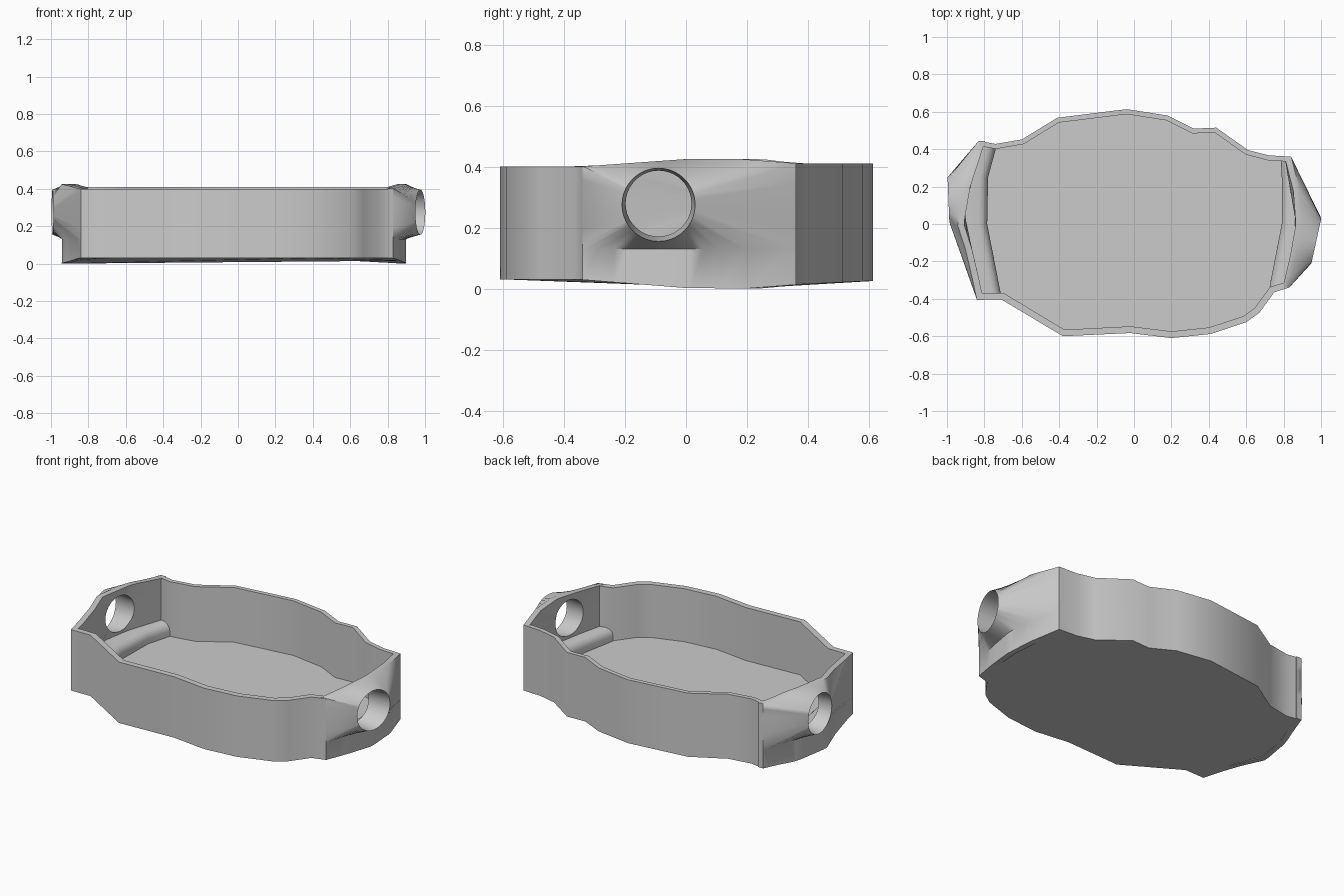
import bpy, bmesh, math

if "Cube" in bpy.data.objects:
    bpy.data.objects.remove(bpy.data.objects["Cube"])

def lerp_table(table, v):
    if v <= table[0][0]:
        return table[0][1]
    for (a, p), (b, q) in zip(table, table[1:]):
        if v <= b:
            return p + (q - p) * (v - a) / (b - a)
    return table[-1][1]

def finish(name, bm, angle):
    bmesh.ops.remove_doubles(bm, verts=bm.verts[:], dist=1e-4)
    bmesh.ops.recalc_face_normals(bm, faces=bm.faces[:])
    mesh = bpy.data.meshes.new(name)
    bm.to_mesh(mesh)
    bm.free()
    ob = bpy.data.objects.new(name, mesh)
    bpy.context.collection.objects.link(ob)
    bpy.ops.object.select_all(action='DESELECT')
    bpy.context.view_layer.objects.active = ob
    ob.select_set(True)
    bpy.ops.object.shade_smooth_by_angle(angle=math.radians(angle))
    return ob

def loft(name, sections, closed=False, angle=50):
    """Join closed sections into a solid, capped unless closed into a ring."""
    bm = bmesh.new()
    rows = [[bm.verts.new(p) for p in s] for s in sections]
    n = len(rows[0])
    pairs = list(zip(rows, rows[1:])) + ([(rows[-1], rows[0])] if closed else [])
    for r, s in pairs:
        for i in range(n):
            j = (i + 1) % n
            bm.faces.new((r[i], r[j], s[j], s[i]))
    if not closed:
        bm.faces.new(rows[0])
        bm.faces.new(rows[-1])
    return finish(name, bm, angle)

BACK = [(-.83, .445), (-.74, .428), (-.6, .452), (-.41, .568), (-.04, .614), (.18, .58), (.32, .51),
        (.44, .515), (.61, .395), (.72, .367), (.84, .36)]
FRONT = [(-.84, -.405), (-.71, -.403), (-.38, -.6), (-.02, -.583), (.2, -.61), (.41, -.588),
         (.6, -.525), (.67, -.475), (.75, -.365), (.83, -.34)]
RIGHT = [(-.34, .83), (-.17, .87), (0, .9), (.2, .885), (.36, .84)]       # y, x of end walls
LEFT = [(-.405, -.84), (-.17, -.89), (0, -.945), (.2, -.91), (.445, -.83)]
BOTTOM = [(-.35, .03), (0, .002), (.25, 0), (.37, .014), (.6, .025)]      # y, z
TOP = [(-.35, .4), (0, .425), (.25, .425), (.37, .41)]
FLOOR_Z = .078

# wavy long walls
def side_wall(name, pts, sign, thick):
    secs = []
    for i, (x, y) in enumerate(pts):
        a, b = pts[max(i - 1, 0)], pts[min(i + 1, len(pts) - 1)]
        dx, dy = b[0] - a[0], b[1] - a[1]
        l = math.hypot(dx, dy)
        end = i in (0, len(pts) - 1)
        ox = 0 if end else sign * dy / l * thick
        oy = -sign * thick * (1 if end else dx / l)
        lo, hi = lerp_table(BOTTOM, y), lerp_table(TOP, y)
        secs.append([(x, y, lo), (x, y, hi), (x + ox, y + oy, hi), (x + ox, y + oy, lo)])
    loft(name, secs)

side_wall("back_wall", BACK, 1, .027)
side_wall("front_wall", FRONT, -1, .036)

# end walls: upright lower band, upper panel swelling outward to a round opening
def end_wall(name, table, s, cy, cx, tilt):
    cz, rad, zlo, zhi = .275, .12, .13, .412
    y0, y1 = table[0][0], table[-1][0]
    angs = [2 * math.pi * i / 40 for i in range(40)]
    corners = [math.atan2(z - cz, y - cy) % (2 * math.pi) for y in (y0, y1) for z in (zlo, zhi)]
    angs = [a for a in angs if all(abs(a - c) > .03 for c in corners)] + corners
    foot, panel, rim, in_rim, in_panel, in_foot = [], [], [], [], [], []
    for a in sorted(angs):
        dy, dz = math.cos(a), math.sin(a)
        ty = ((y1 if dy > 0 else y0) - cy) / dy if abs(dy) > 1e-6 else 99
        tz = ((zhi if dz > 0 else zlo) - cz) / dz if abs(dz) > 1e-6 else 99
        t = min(ty, tz)
        y, z = cy + t * dy, cz + t * dz
        base = z
        if tz <= ty + 1e-6:
            if dz > 0:
                z = base = lerp_table(TOP, y)
            else:
                base = lerp_table(BOTTOM, y)
        x = lerp_table(table, y)
        ry, rz = cy + rad * dy, cz + rad * dz
        rx = cx + tilt * (ry - cy)
        iy, iz = cy + .108 * dy, cz + .004 + .108 * dz
        foot.append((x, y, base))
        panel.append((x, y, z))
        rim.append((rx, ry, rz))
        in_rim.append((lerp_table(table, iy) - s * .034, iy, iz))
        in_panel.append((x - s * .035, y, z))
        in_foot.append((x - s * .035, y, base))
    loft(name, [foot, panel, rim, in_rim, in_panel, in_foot], closed=True)

end_wall("right_end_wall", RIGHT, 1, -.09, .975, .22)
end_wall("left_end_wall", LEFT, -1, .13, -.992, -.04)

# floor slab following the outline
loop = BACK + [(x, y) for y, x in RIGHT[-2:0:-1]] + FRONT[::-1] + [(x, y) for y, x in LEFT[1:-1]]
loft("floor", [[(x * .998, y * .998, lerp_table(BOTTOM, y)) for x, y in loop],
               [(x * .985, y * .975, FLOOR_Z) for x, y in loop]])

# rounded ledges inside both ends
def ledge(name, edge, table, s):
    secs = []
    for x, y in edge:
        w = lerp_table(table, y) - s * .015
        secs.append([(w, y, .04), (x, y, .04), (x, y, .11), (x + s * .006, y, .13),
                     (x + s * .022, y, .147), (x + s * .045, y, .155), (w, y, .155)])
    loft(name, secs)

ledge("left_ledge", [(-.735, .415), (-.78, .25), (-.785, 0), (-.71, -.385)], LEFT, -1)
ledge("right_ledge", [(.785, .345), (.79, .25), (.79, 0), (.725, -.335)], RIGHT, 1)
